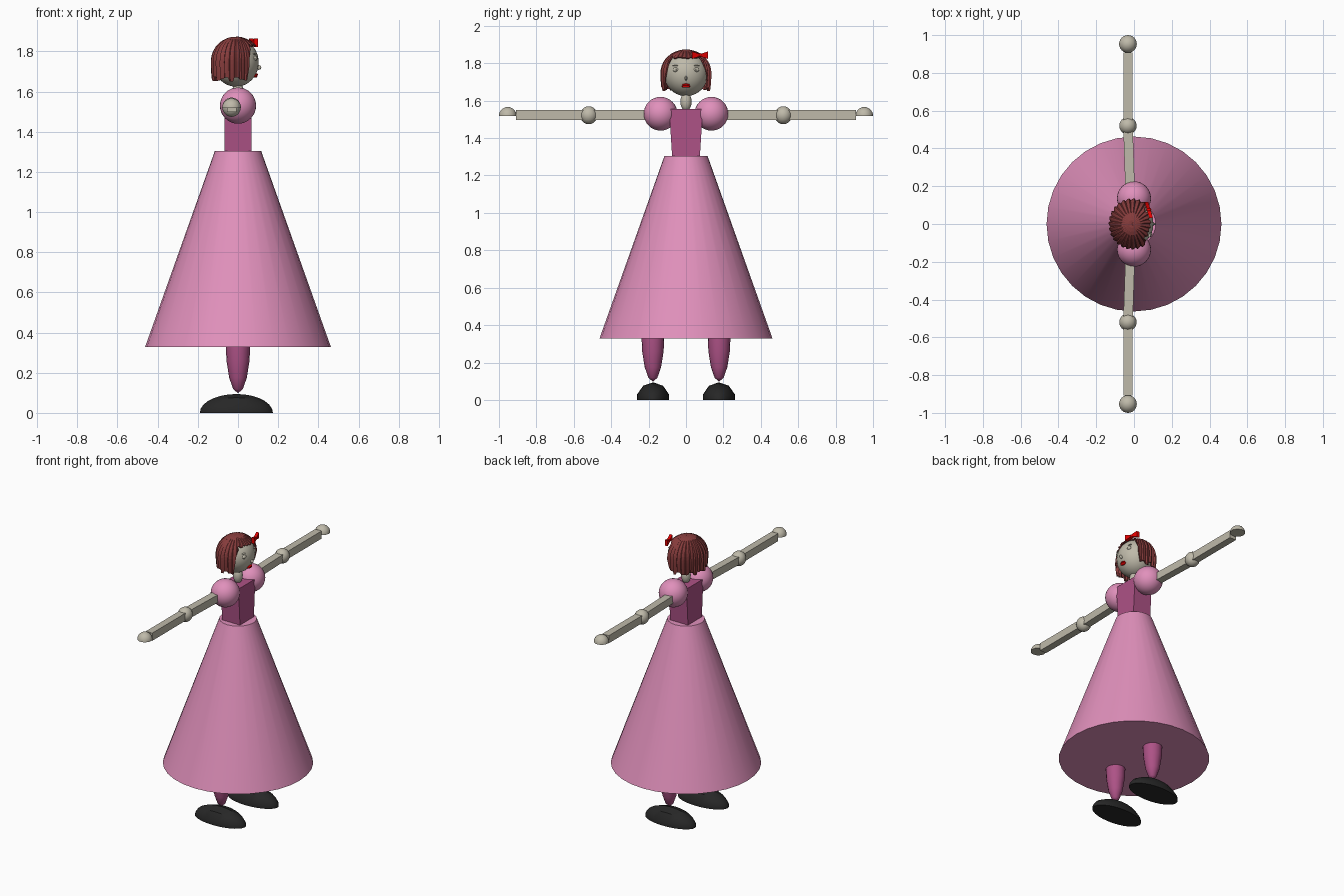
import bpy, bmesh, math
from mathutils import Matrix, Vector

if "Cube" in bpy.data.objects:
    bpy.data.objects.remove(bpy.data.objects["Cube"])

def mat(name, rgb):
    m = bpy.data.materials.new(name)
    m.diffuse_color = (*rgb, 1)
    m.use_nodes = True
    m.node_tree.nodes["Principled BSDF"].inputs["Base Color"].default_value = m.diffuse_color
    return m

PINK = mat("pink", (0.75, 0.28, 0.50))
ROSE = mat("rose", (0.42, 0.085, 0.24))
SKIN = mat("skin", (0.52, 0.49, 0.40))
HAIR = mat("hair", (0.24, 0.045, 0.045))
BLACK = mat("black", (0.02, 0.02, 0.02))
RED = mat("red", (0.80, 0.0, 0.0))

def finish(bm, name, material, smooth=True):
    bmesh.ops.recalc_face_normals(bm, faces=bm.faces)
    me = bpy.data.meshes.new(name)
    bm.to_mesh(me)
    bm.free()
    ob = bpy.data.objects.new(name, me)
    bpy.context.collection.objects.link(ob)
    me.materials.append(material)
    if smooth:
        bpy.ops.object.select_all(action='DESELECT')
        ob.select_set(True)
        bpy.context.view_layer.objects.active = ob
        bpy.ops.object.shade_smooth_by_angle(angle=math.radians(35))
    return ob

def ball(name, loc, size, material, u=24, v=14, rot=None, half=False):
    """Ellipsoid; half keeps only the dome above its centre, with a flat base."""
    bm = bmesh.new()
    m = Matrix.Translation(loc) @ Matrix.Diagonal((*size, 1))
    if rot:
        m = m @ rot
    bmesh.ops.create_uvsphere(bm, u_segments=u, v_segments=v, radius=1, matrix=m)
    if half:
        geom = bm.verts[:] + bm.edges[:] + bm.faces[:]
        cut = bmesh.ops.bisect_plane(bm, geom=geom, dist=1e-5, plane_co=loc,
                                     plane_no=(0, 0, 1), clear_inner=True)
        edges = [e for e in bm.edges if e.is_boundary]
        bmesh.ops.contextual_create(bm, geom=edges)
    return finish(bm, name, material)

def block(name, fn, material):
    """Unit cube whose corners (each coordinate -1 or 1) are placed by fn."""
    bm = bmesh.new()
    bmesh.ops.create_cube(bm, size=2)
    for v in bm.verts:
        v.co = fn(*v.co)
    return finish(bm, name, material, smooth=False)

# Skirt: closed truncated cone
bm = bmesh.new()
bmesh.ops.create_cone(bm, cap_ends=True, segments=32, radius1=0.463, radius2=0.115,
                      depth=0.978, matrix=Matrix.Translation((0, 0, 0.816)))
finish(bm, "skirt", PINK)

# Bodice: box widening upwards
block("bodice", lambda x, y, z: Vector((x * 0.067, y * (0.082 + 0.008 * z), 1.427 + 0.129 * z)), ROSE)

# Neck and head
ball("neck", (0, 0, 1.595), (0.03, 0.03, 0.05), SKIN, 16, 10)
ball("head", (-0.01, 0, 1.745), (0.113, 0.118, 0.121), SKIN, 32, 20)

# Arms, legs and shoes, both sides
for s, side in ((-1, "right"), (1, "left")):
    ball(side + "_puff_sleeve", (0, s * 0.136, 1.53), (0.09, 0.09, 0.09), PINK, 32, 16)
    block(side + "_upper_arm", lambda x, y, z: Vector(
        (-0.025 - 0.007 * y + 0.025 * x, s * (0.31 + 0.21 * y), 1.523 + 0.026 * z)), SKIN)
    ball(side + "_elbow", (-0.032, s * 0.52, 1.522), (0.046, 0.046, 0.048), SKIN)
    block(side + "_forearm", lambda x, y, z: Vector(
        (-0.032 + 0.024 * x, s * (0.714 + 0.194 * y), 1.523 + 0.026 * z)), SKIN)
    ball(side + "_hand", (-0.032, s * 0.953, 1.519), (0.047, 0.047, 0.047), SKIN, half=True)
    ball(side + "_leg", (0, s * 0.177, 0.36), (0.062, 0.062, 0.262), ROSE, 16, 8)
    # Ten-sided ball lying along x, cut flat at the sole
    ball(side + "_shoe", (-0.008, s * 0.176, 0), (0.182, 0.09, 0.094), BLACK, 10, 14,
         Matrix.Rotation(math.pi / 2, 4, 'Y') @ Matrix.Rotation(math.pi / 2, 4, 'Z'), True)
    # Eyes: small flattened ovals with brows above
    ball(side + "_eye", (0.084, s * 0.052, 1.765), (0.011, 0.018, 0.013), SKIN, 14, 8)
    ball(side + "_pupil", (0.0925, s * 0.052, 1.765), (0.005, 0.005, 0.006), SKIN, 10, 6)
    ball(side + "_brow", (0.081, s * 0.052, 1.787), (0.008, 0.02, 0.003), SKIN, 10, 6)

# Nose and lips
ball("nose", (0.102, 0, 1.72), (0.014, 0.007, 0.012), SKIN, 12, 8)
ball("upper_lip", (0.090, 0, 1.685), (0.010, 0.020, 0.006), RED, 14, 8)
ball("lower_lip", (0.087, 0, 1.677), (0.010, 0.024, 0.008), RED, 14, 8)

# Bobbed hair: ridged locks from the crown, open over the face
bm = bmesh.new()
COLS, ROWS = 108, 14
saw = (0.0, 0.085, 0.065, 0.04)
crown = bm.verts.new((-0.012, 0, 1.872))
grid = []
for i in range(COLS):
    th = math.tau * i / COLS
    front = abs(math.degrees((th + math.pi) % math.tau - math.pi))
    lock = i // 4
    back_end = math.pi / 2 + 0.68 + 0.09 * math.sin(lock * 2.4)
    fringe_end = 0.92 - 0.12 * abs(math.sin(lock * 1.7 + 0.4))
    k = min(max((front - 48) / 14, 0), 1)
    end = fringe_end + (back_end - fringe_end) * k
    col = []
    for j in range(1, ROWS + 1):
        phi = end * j / ROWS
        low = max(phi - math.pi / 2, 0)
        r = math.sin(min(phi, math.pi / 2)) * (1 - 0.09 * low * low)
        r *= 1 + saw[i % 4] * min(j / 4, 1) + 0.08 * (1 - k) * j / ROWS
        z = 1.748 + (0.126 * math.cos(phi) if low == 0 else -0.126 * low)
        col.append(bm.verts.new((-0.011 + 0.115 * r * math.cos(th), 0.126 * r * math.sin(th), z)))
    grid.append(col)
for i in range(COLS):
    a, b = grid[i], grid[(i + 1) % COLS]
    bm.faces.new((crown, a[0], b[0]))
    for j in range(ROWS - 1):
        bm.faces.new((a[j], a[j + 1], b[j + 1], b[j]))
hair = finish(bm, "hair", HAIR, smooth=False)
shell = hair.modifiers.new("thickness", 'SOLIDIFY')
shell.thickness = 0.008
shell.offset = -1

# Hair bow: two pinched loops and a knot
c = Vector((0.078, 0.075, 1.843))
for s, side in ((-1, "inner"), (1, "outer")):
    block("bow_loop_" + side, lambda x, y, z: c + Vector(
        (x * 0.010 - s * 0.012 * (y + 1) / 2, s * (0.021 * (y + 1)), z * (0.013 + 0.007 * y))), RED)
ball("bow_knot", c, (0.014, 0.011, 0.011), RED, 12, 8)
